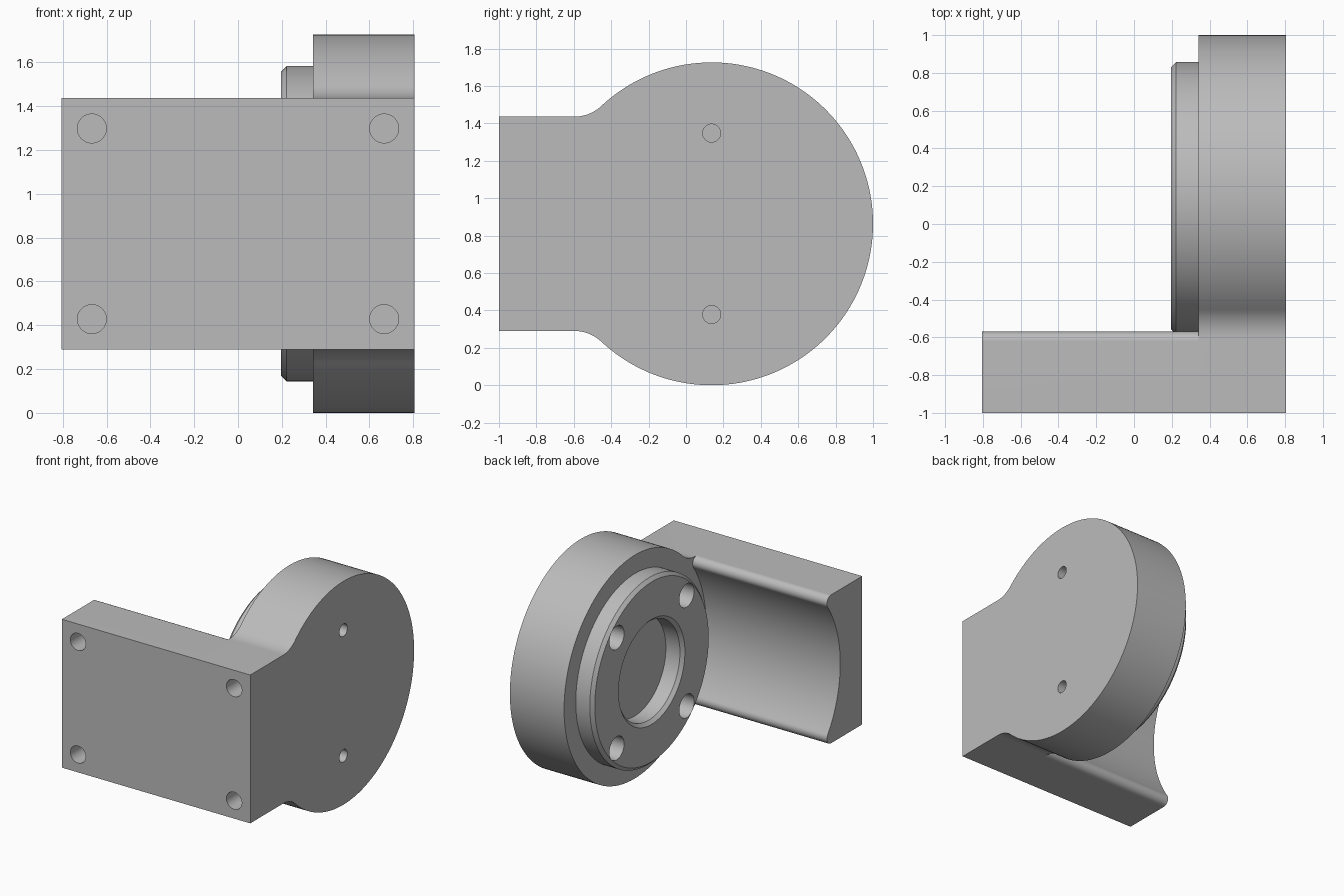
import bpy
import bmesh
from math import sin, cos, pi, sqrt, atan2
from mathutils import Matrix, Vector

if "Cube" in bpy.data.objects:
    bpy.data.objects.remove(bpy.data.objects["Cube"])

# Shared dimensions: disc centre and radius, half base height, x limits
CY, CZ, R = 0.137, 0.863, 0.863
H = 0.573
X_END, X_PLATE, X_BOSS = 0.805, 0.342, 0.197

grey = bpy.data.materials.new("plain_grey")
grey.use_nodes = True
grey.diffuse_color = (0.5, 0.5, 0.5, 1)
grey.node_tree.nodes["Principled BSDF"].inputs["Base Color"].default_value = (0.5, 0.5, 0.5, 1)


def finish(name, bm):
    bmesh.ops.recalc_face_normals(bm, faces=bm.faces)
    mesh = bpy.data.meshes.new(name)
    bm.to_mesh(mesh)
    bm.free()
    mesh.materials.append(grey)
    obj = bpy.data.objects.new(name, mesh)
    bpy.context.collection.objects.link(obj)
    return obj


def arc(cy, cz, r, a0, a1, n):
    return [(cy + r * cos(a0 + (a1 - a0) * i / n), cz + r * sin(a0 + (a1 - a0) * i / n))
            for i in range(n + 1)]


def prism(name, half, x0, x1):
    """Extrude along x a side profile mirrored about the disc's mid height."""
    pts = half + [(y, -z) for y, z in reversed(half[:-1])]
    bm = bmesh.new()
    face = bm.faces.new([bm.verts.new((x0, y, CZ + z)) for y, z in pts])
    ext = bmesh.ops.extrude_face_region(bm, geom=[face])
    moved = [v for v in ext["geom"] if isinstance(v, bmesh.types.BMVert)]
    bmesh.ops.translate(bm, verts=moved, vec=(x1 - x0, 0, 0))
    return finish(name, bm)


def turned(name, profile, origin, along_y=False, n=48):
    """Turn (distance, radius) pairs about the x axis, or the y axis."""
    bm = bmesh.new()
    rings = [[bm.verts.new((d, r * cos(2 * pi * i / n), r * sin(2 * pi * i / n)))
              for i in range(n)] for d, r in profile]
    for a, b in zip(rings, rings[1:]):
        for i in range(n):
            j = (i + 1) % n
            bm.faces.new((a[i], a[j], b[j], b[i]))
    bm.faces.new(rings[0])
    bm.faces.new(rings[-1])
    turn = Matrix.Rotation(pi / 2, 4, "Z") if along_y else Matrix()
    bm.transform(Matrix.Translation(Vector(origin)) @ turn)
    return finish(name, bm)


def combine(target, tool, operation):
    mod = target.modifiers.new("combine", "BOOLEAN")
    mod.operation, mod.solver, mod.object = operation, "EXACT", tool
    bpy.context.view_layer.objects.active = target
    bpy.ops.object.modifier_apply(modifier=mod.name)
    bpy.data.objects.remove(tool)


# Round side plate, blended into the base with large fillets
f = 0.21
fy, fz = CY - sqrt((R + f) ** 2 - (H + f) ** 2), H + f
half = [(-1, H)] + arc(fy, fz, f, -pi / 2, atan2(-fz, CY - fy), 12)
half += arc(CY, 0, R, atan2(fz, fy - CY), 0, 60)[1:]
bracket = prism("bracket", half, X_PLATE, X_END)

# Base block with a scooped back and rounded lips
lip, scoop = 0.05, 0.87
lz = H - lip
ly = CY - sqrt((scoop + lip) ** 2 - lz ** 2)
half = [(-1, H)] + arc(ly, lz, lip, pi / 2, atan2(-lz, CY - ly), 12)
half += arc(CY, 0, scoop, atan2(lz, ly - CY), pi, 24)[1:]
combine(bracket, prism("base_block", half, -X_END, X_PLATE + 0.1), "UNION")

# Chamfered boss on the inner face of the plate
boss = turned("boss", [(0, 0.695), (0.025, 0.72), (0.25, 0.72)], (X_BOSS, CY, CZ), n=128)
combine(bracket, boss, "UNION")

# Central recess with a chamfered mouth
recess = turned("recess", [(-0.02, 0.425), (0.025, 0.38), (0.145, 0.38)],
                (X_BOSS, CY, CZ), n=96)
combine(bracket, recess, "DIFFERENCE")

# Blind holes: four in the boss, four in the base front, two in the outer face
for s in (-1, 1):
    for t in (-1, 1):
        hole = turned("boss_hole", [(-0.05, 0.09), (0.3, 0.09)],
                      (X_BOSS, CY + s * 0.427, CZ + t * 0.427))
        combine(bracket, hole, "DIFFERENCE")
        hole = turned("base_hole", [(-0.05, 0.066), (0.22, 0.066)],
                      (s * 0.667, -1, CZ + t * 0.435), along_y=True)
        combine(bracket, hole, "DIFFERENCE")
    hole = turned("outer_hole", [(-0.15, 0.048), (0.05, 0.048)],
                  (X_END, CY, CZ + s * 0.485))
    combine(bracket, hole, "DIFFERENCE")

# Smooth the curved walls while keeping the flats flat
bpy.ops.object.select_all(action="DESELECT")
bracket.select_set(True)
bpy.context.view_layer.objects.active = bracket
bpy.ops.object.shade_smooth_by_angle(angle=0.45)
weighted = bracket.modifiers.new("weighted_normals", "WEIGHTED_NORMAL")
weighted.keep_sharp = True
